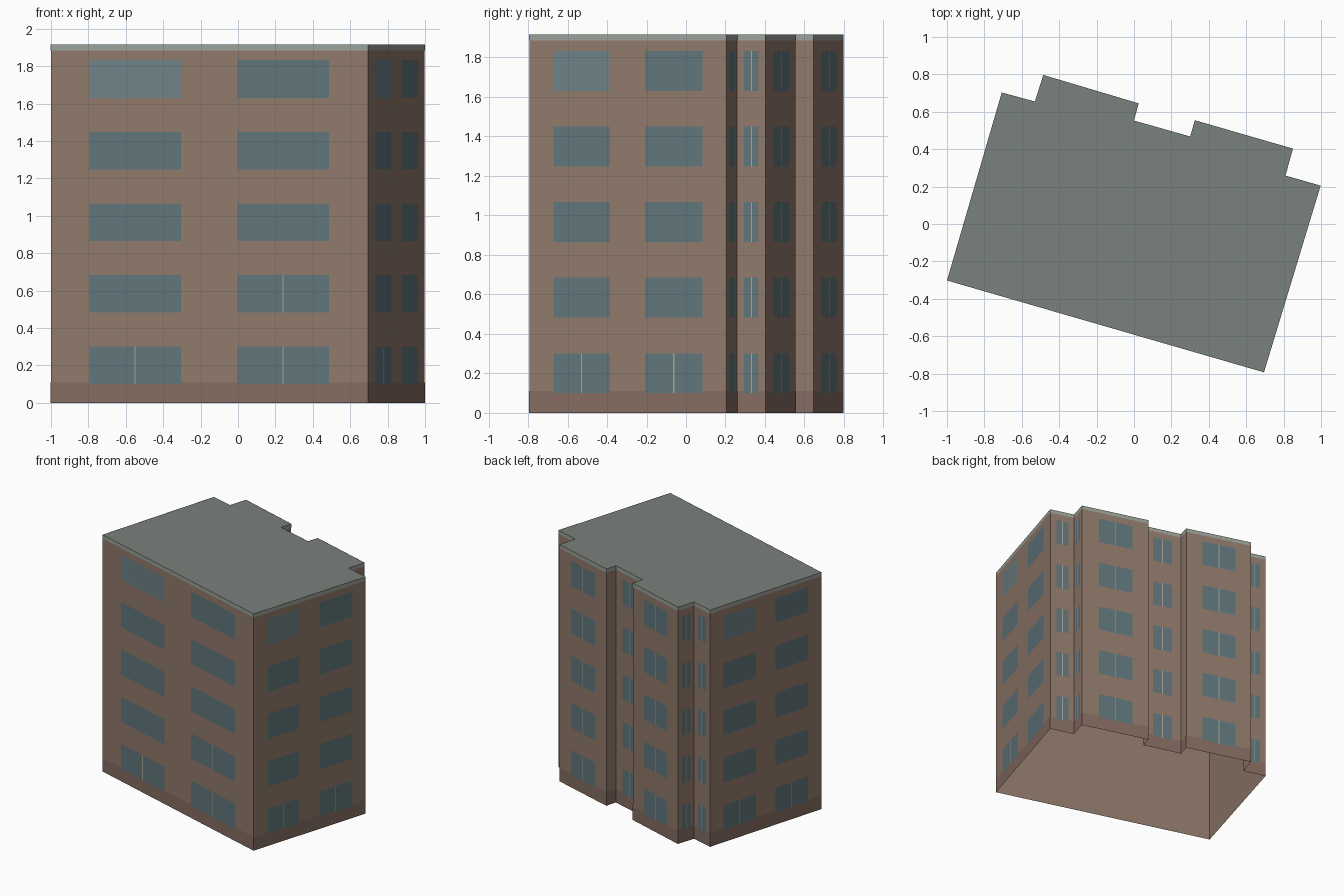
import bpy, bmesh
from mathutils import Vector

if "Cube" in bpy.data.objects:
    bpy.data.objects.remove(bpy.data.objects["Cube"])

# Footprint, counter-clockwise from the front left corner
PLAN = [Vector(p) for p in [
    (-1, -0.302), (0.695, -0.793), (0.998, 0.205), (0.81, 0.259), (0.85, 0.403),
    (0.325, 0.555), (0.30, 0.468), (0.0, 0.553), (0.025, 0.645),
    (-0.485, 0.797), (-0.53, 0.655), (-0.707, 0.703)]]
N = len(PLAN)
TOP = 1.915


def material(name, rgb):
    m = bpy.data.materials.new(name)
    m.diffuse_color = [((c / 255 + 0.055) / 1.055) ** 2.4 for c in rgb] + [1]
    m.use_nodes = True
    m.node_tree.nodes["Principled BSDF"].inputs["Base Color"].default_value = m.diffuse_color
    return m


def make(name, faces, mat):
    bm = bmesh.new()
    for pts in faces:
        bm.faces.new([bm.verts.new(p) for p in pts])
    bmesh.ops.remove_doubles(bm, verts=bm.verts, dist=0.0001)
    me = bpy.data.meshes.new(name)
    bm.to_mesh(me)
    bm.free()
    me.materials.append(mat)
    bpy.context.collection.objects.link(bpy.data.objects.new(name, me))


def normal(i):
    d = (PLAN[(i + 1) % N] - PLAN[i]).normalized()
    return Vector((d.y, -d.x))


def outline(off):
    """Footprint pushed outwards with mitred corners."""
    res = []
    for i in range(N):
        a, b = normal(i - 1), normal(i)
        res.append(PLAN[i] + (a + b) * off / (1 + a.dot(b)))
    return res


def quad(a, b, z0, z1):
    return [(a.x, a.y, z0), (b.x, b.y, z0), (b.x, b.y, z1), (a.x, a.y, z1)]


def band(off, z0, z1):
    p = outline(off)
    return [quad(p[i], p[(i + 1) % N], z0, z1) for i in range(N)]


def panel(i, f0, f1, z0, z1, off):
    """Flat panel on wall i between two fractions of its length."""
    a, b, n = PLAN[i], PLAN[(i + 1) % N], normal(i) * off
    return quad(a.lerp(b, f0) + n, a.lerp(b, f1) + n, z0, z1)


brick = material("brick", (145, 122, 107))
base = material("base", (133, 108, 97))
trim = material("trim", (155, 162, 154))
roof = material("roof", (122, 129, 125))
glass = material("glass", (97, 118, 124))
pale = material("pale_glass", (110, 130, 135))
frame = material("frame", (170, 166, 152))

# Shell open at the bottom, flat roof, base course and roof edge
make("walls", band(0, 0, TOP), brick)
make("roof", [[(p.x, p.y, TOP) for p in PLAN]], roof)
make("base_course", band(0.001, 0, 0.11), base)
make("roof_edge", band(0.001, 1.885, TOP), trim)

# Windows: two columns on the long outer walls, one on each bay wall
panes, pale_panes, mullions = [], [], []
for i in range(N):
    if i in (5, 7):           # narrow returns beside the recess are blank
        continue
    wide = i in (0, 1, N - 1)
    cols = [(0.122, 0.41), (0.588, 0.878)] if wide else [(0.25, 0.76)]
    length = (PLAN[(i + 1) % N] - PLAN[i]).length
    for c, (f0, f1) in enumerate(cols):
        for floor in range(5):
            z = 0.1 + 0.3825 * floor
            light = wide and c == 0 and floor == 4
            (pale_panes if light else panes).append(
                panel(i, f0, f1, z, z + 0.202, 0.002))
            if not wide or floor == 0 or (i == 0 and c == 1 and floor == 1):
                m, w = (f0 + f1) / 2, 0.003 / length
                mullions.append(panel(i, m - w, m + w, z, z + 0.202, 0.003))
make("windows", panes, glass)
make("pale_windows", pale_panes, pale)
make("mullions", mullions, frame)
